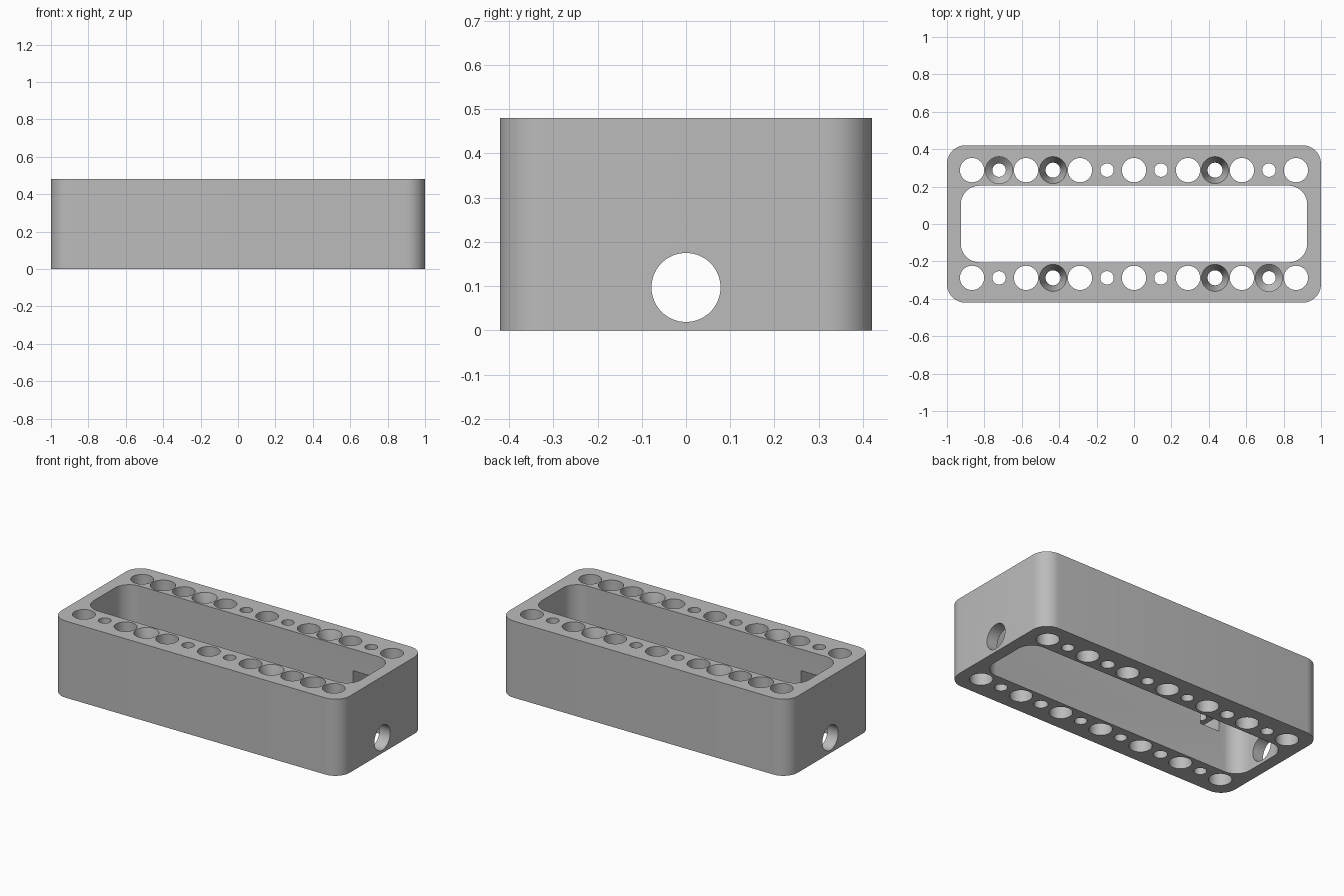
import bpy, bmesh
from math import cos, sin, pi, radians
from mathutils import Matrix, Vector

default = bpy.data.objects.get("Cube")
if default:
    bpy.data.objects.remove(default, do_unlink=True)

LENGTH, WIDTH, HEIGHT = 2.0, 0.842, 0.48
PITCH, ROW_Y = 0.1443, 0.288
BIG, SMALL, SCREW, HEAD = 0.065, 0.036, 0.04, 0.072
OVER = 0.05  # cutter overshoot past the faces

grey = bpy.data.materials.new("mid grey")
grey.use_nodes = True
colour = (0.5, 0.5, 0.5, 1)
grey.diffuse_color = colour
grey.node_tree.nodes["Principled BSDF"].inputs["Base Color"].default_value = colour


def loft(bm, rings):
    """Skin a stack of equal-length point rings and cap both ends."""
    loops = [[bm.verts.new(p) for p in ring] for ring in rings]
    for low, high in zip(loops, loops[1:]):
        for i in range(len(low)):
            j = (i + 1) % len(low)
            bm.faces.new((low[i], low[j], high[j], high[i]))
    bm.faces.new(loops[0][::-1])
    bm.faces.new(loops[-1])


def rounded_block(bm, sx, sy, radius, z0, z1, steps=10):
    outline = []
    for k, (cx, cy) in enumerate(((1, 1), (-1, 1), (-1, -1), (1, -1))):
        for s in range(steps + 1):
            a = (k + s / steps) * pi / 2
            outline.append((cx * (sx / 2 - radius) + radius * cos(a),
                            cy * (sy / 2 - radius) + radius * sin(a)))
    loft(bm, [[(x, y, z) for x, y in outline] for z in (z0, z1)])


def turned(bm, profile, matrix, sides=40):
    """Turn a (radius, height) profile around an axis."""
    loft(bm, [[matrix @ Vector((r * cos(2 * pi * i / sides), r * sin(2 * pi * i / sides), z))
               for i in range(sides)] for r, z in profile])


def make_object(name, bm):
    bmesh.ops.recalc_face_normals(bm, faces=bm.faces)
    mesh = bpy.data.meshes.new(name)
    bm.to_mesh(mesh)
    bm.free()
    mesh.materials.append(grey)
    obj = bpy.data.objects.new(name, mesh)
    bpy.context.collection.objects.link(obj)
    return obj


# Outer block with rounded upright corners
bm = bmesh.new()
rounded_block(bm, LENGTH, WIDTH, 0.1, 0, HEIGHT)
frame = make_object("rounded_frame", bm)

# Central opening and the two rows of upright holes
bm = bmesh.new()
rounded_block(bm, 1.852, 0.41, 0.1, -OVER, HEIGHT + OVER)


def plain(radius):
    return [(radius, -OVER), (radius, HEIGHT + OVER)]


countersunk = [(SCREW, -OVER), (SCREW, HEIGHT - 0.12), (HEAD, HEIGHT), (HEAD, HEIGHT + OVER)]
counterbored = [(SMALL, -OVER), (SMALL, 0.265), (HEAD, 0.3), (HEAD, HEIGHT + OVER)]
for side in (-1, 1):
    for n in range(-6, 7):
        if n % 2 == 0:
            profile = plain(BIG)
        elif abs(n) == 3:
            profile = countersunk
        elif n == -5 * side:
            profile = counterbored
        else:
            profile = plain(SMALL)
        turned(bm, profile, Matrix.Translation((n * PITCH, side * ROW_Y, 0)))
upright_cutter = make_object("upright_cutter", bm)

# Cable hole through both end walls
bm = bmesh.new()
turned(bm, [(0.078, -1.2), (0.078, 1.2)],
       Matrix.Translation((0, 0, 0.097)) @ Matrix.Rotation(radians(90), 4, "Y"), 64)
end_cutter = make_object("end_hole_cutter", bm)

# Nut slots opening into the inner walls
bm = bmesh.new()
for side in (-1, 1):
    place = Matrix.Translation((side * 5 * PITCH, side * 0.23, 0.295))
    bmesh.ops.create_cube(bm, size=1, matrix=place @ Matrix.Diagonal((0.135, 0.25, 0.1, 1)))
slot_cutter = make_object("nut_slot_cutter", bm)

# Cut everything out of the block
bpy.ops.object.select_all(action="DESELECT")
bpy.context.view_layer.objects.active = frame
frame.select_set(True)
for cutter in (upright_cutter, end_cutter, slot_cutter):
    cutter.hide_render = True
    cut = frame.modifiers.new(cutter.name, "BOOLEAN")
    cut.operation = "DIFFERENCE"
    cut.solver = "EXACT"
    cut.object = cutter
    bpy.ops.object.modifier_apply(modifier=cut.name)
    bpy.data.objects.remove(cutter, do_unlink=True)

bpy.ops.object.shade_smooth_by_angle(angle=radians(25))
